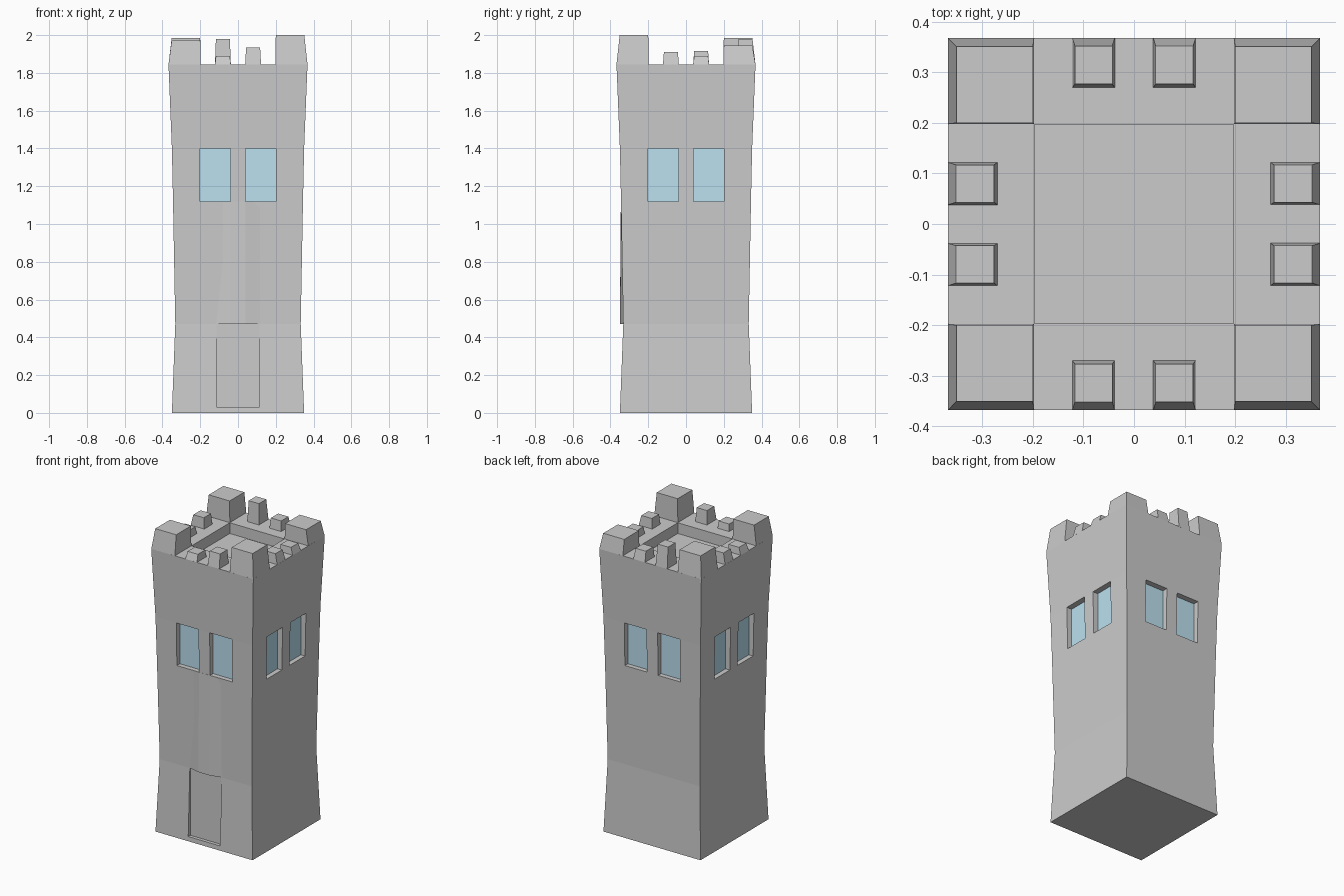
import bpy, bmesh
from math import pi
from mathutils import Matrix

if "Cube" in bpy.data.objects:
    bpy.data.objects.remove(bpy.data.objects["Cube"])

RIM = 1.845


def make_object(name, bm, mat=None):
    bmesh.ops.recalc_face_normals(bm, faces=bm.faces)
    me = bpy.data.meshes.new(name)
    bm.to_mesh(me)
    bm.free()
    ob = bpy.data.objects.new(name, me)
    bpy.context.collection.objects.link(ob)
    if mat:
        me.materials.append(mat)
    return ob


def loft(bm, rings):
    """Closed solid through rings of equal point count."""
    loops = [[bm.verts.new(p) for p in r] for r in rings]
    n = len(loops[0])
    for a, b in zip(loops, loops[1:]):
        for i in range(n):
            j = (i + 1) % n
            bm.faces.new((a[i], a[j], b[j], b[i]))
    bm.faces.new(loops[0][::-1])
    bm.faces.new(loops[-1])
    return [v for l in loops for v in l]


def rect(x0, x1, y0, y1, z):
    return [(x0, y0, z), (x1, y0, z), (x1, y1, z), (x0, y1, z)]


def box(bm, x0, x1, y0, y1, z0, z1):
    return loft(bm, [rect(x0, x1, y0, y1, z0), rect(x0, x1, y0, y1, z1)])


def turn(bm, verts, k):
    bmesh.ops.rotate(bm, verts=verts, matrix=Matrix.Rotation(k * pi / 2, 3, 'Z'))


# waisted tower body
bm = bmesh.new()
loft(bm, [rect(-h, h, -h, h, z) for z, h in
          [(0, .35), (.47, .332), (1.12, .344), (1.4, .35), (RIM, .368)]])
body = make_object("tower_body", bm)

# openings: windows on four sides, door, sunken roof
bm = bmesh.new()
for k in range(4):
    for x in (-.2, .04):
        turn(bm, box(bm, x, x + .16, -.5, -.31, 1.12, 1.4), k)
box(bm, -.115, .115, -.5, -.327, .03, .47)
box(bm, -.197, .197, -.197, .197, RIM - .07, 2.1)
cutter = make_object("opening_cutter", bm)
cutter.hide_render = True
cutter.hide_viewport = True
mod = body.modifiers.new("openings", 'BOOLEAN')
mod.object = cutter
mod.solver = 'EXACT'

# window panes
glass = bpy.data.materials.new("glass")
glass.diffuse_color = (.5, .75, .87, 1)
glass.use_nodes = True
glass.node_tree.nodes["Principled BSDF"].inputs["Base Color"].default_value = glass.diffuse_color
bm = bmesh.new()
for k in range(4):
    for x in (-.2, .04):
        turn(bm, box(bm, x, x + .16, -.313, -.305, 1.12, 1.4), k)
make_object("window_panes", bm, glass)

# faceted bulge above the door, fading out below the windows
bm = bmesh.new()
loft(bm, [[(-.12, -.331, .47), (-.04, -.35, .47), (.04, -.35, .47), (.12, -.331, .47),
           (.12, -.32, .47), (-.12, -.32, .47)],
          [(-.12, -.343, 1.12), (-.04, -.345, 1.12), (.04, -.345, 1.12), (.12, -.343, 1.12),
           (.12, -.335, 1.12), (-.12, -.335, 1.12)]])
make_object("door_hood", bm)

# corner turrets, outer sides leaning inward
bm = bmesh.new()
for k, top in enumerate([1.975, 2.0, 1.945, 1.985]):  # from front left, anticlockwise
    turn(bm, loft(bm, [rect(-.368, -.198, -.368, -.198, RIM - .001),
                       rect(-.351, -.2, -.351, -.2, top)]), k)
make_object("corner_turrets", bm)

# uneven small merlons, two per side: front, right, back, left
bm = bmesh.new()
for k, tops in enumerate([(1.89, 1.935), (1.91, 1.89), (1.91, 1.98), (1.915, 1.89)]):
    for x, top in zip((-.08, .08), tops):
        turn(bm, loft(bm, [rect(x - .042, x + .042, -.368, -.27, RIM - .001),
                           rect(x - .037, x + .037, -.352, -.277, top)]), k)
make_object("small_merlons", bm)
